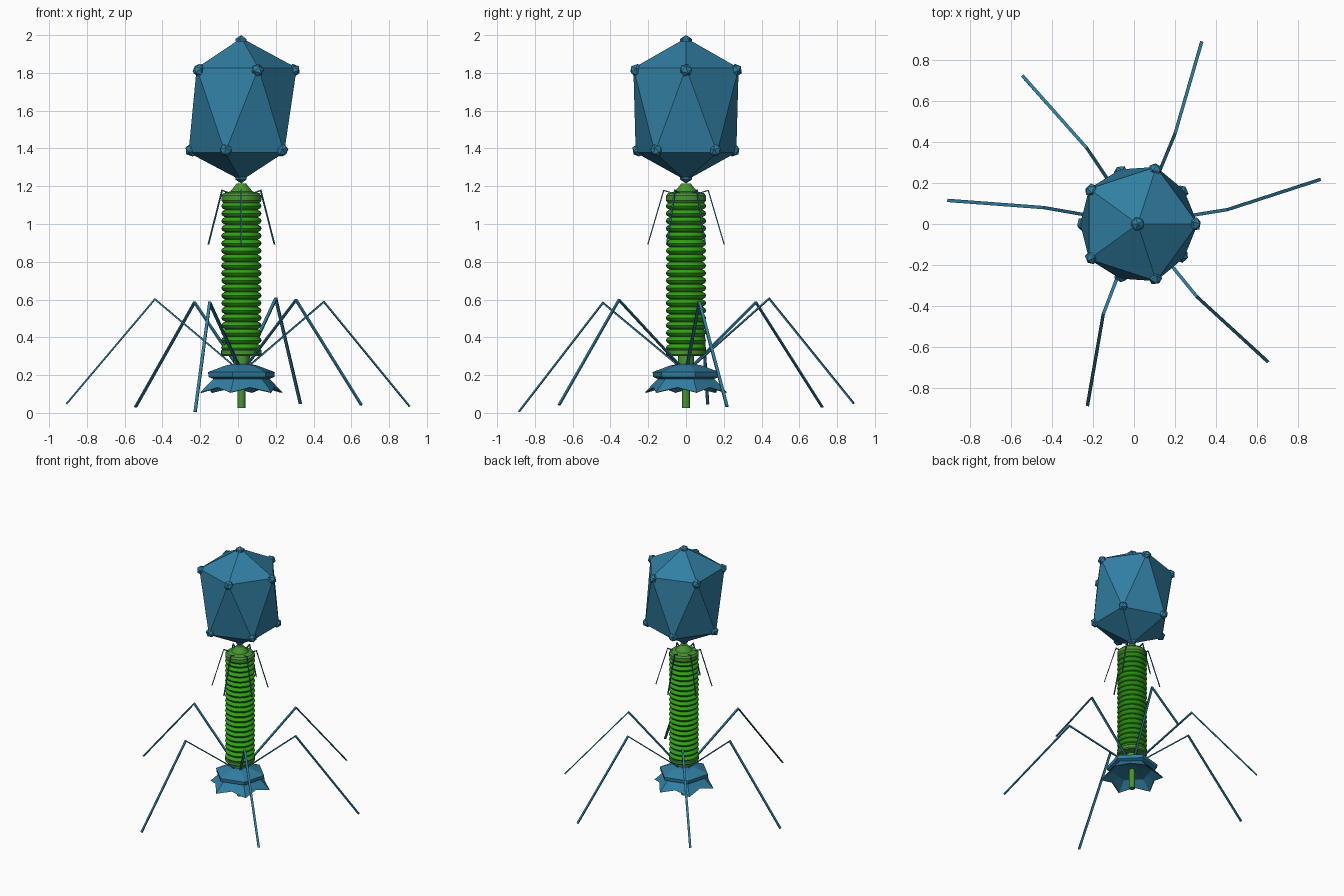
import bpy, bmesh
from math import sin, cos, pi, radians
from mathutils import Vector

if "Cube" in bpy.data.objects:
    bpy.data.objects.remove(bpy.data.objects["Cube"])

AX = 0.018  # body axis in x


def material(name, rgb):
    m = bpy.data.materials.new(name)
    m.diffuse_color = (*rgb, 1)
    m.use_nodes = True
    m.node_tree.nodes["Principled BSDF"].inputs["Base Color"].default_value = m.diffuse_color
    return m


BLUE = material("shell blue", (0.03, 0.21, 0.36))
GREEN = material("sheath green", (0.03, 0.36, 0.007))
MOSS = material("collar green", (0.065, 0.30, 0.03))


def finish(name, bm, mat, smooth=False):
    bmesh.ops.recalc_face_normals(bm, faces=bm.faces)
    me = bpy.data.meshes.new(name)
    bm.to_mesh(me)
    bm.free()
    me.materials.append(mat)
    ob = bpy.data.objects.new(name, me)
    bpy.context.collection.objects.link(ob)
    if smooth:
        bpy.ops.object.select_all(action='DESELECT')
        ob.select_set(True)
        bpy.context.view_layer.objects.active = ob
        bpy.ops.object.shade_smooth_by_angle(angle=radians(35))
    return ob


def loft(name, rings, mat, smooth=False):
    """Skin equal-length point rings and cap both ends."""
    bm = bmesh.new()
    vs = [[bm.verts.new(p) for p in ring] for ring in rings]
    n = len(vs[0])
    for a, b in zip(vs, vs[1:]):
        for i in range(n):
            j = (i + 1) % n
            bm.faces.new((a[i], a[j], b[j], b[i]))
    bm.faces.new(vs[0])
    bm.faces.new(vs[-1])
    return finish(name, bm, mat, smooth)


def polar(r, deg, z):
    a = radians(deg)
    return Vector((AX + r * cos(a), r * sin(a), z))


def lathe(name, profile, mat, n=32):
    return loft(name, [[polar(r, 360 * i / n, z) for i in range(n)] for r, z in profile], mat, True)


def strip(name, pts, w, h):
    """Flat jointed bar along a bent path, half width w, half thickness h."""
    a, k, t = pts
    d1, d2 = (k - a).normalized(), (t - k).normalized()
    side = Vector((0, 0, 1)).cross(t - a).normalized()
    mid = (d1 + d2).normalized()
    rings = []
    for p, d, s in ((a, d1, 1), (k, mid, 1 / max(0.4, mid.dot(d1))), (t, d2, 1)):
        nrm = d.cross(side).normalized() * h * s
        rings.append([p + side * w + nrm, p - side * w + nrm,
                      p - side * w - nrm, p + side * w - nrm])
    return loft(name, rings, BLUE)


# Elongated icosahedral head
corners = [Vector((AX, 0, 1.985))]
corners += [polar(0.293, 72 * i, 1.826) for i in range(5)]
corners += [polar(0.28, 36 + 72 * i, 1.378) for i in range(5)]
corners += [Vector((AX, 0, 1.23))]
bm = bmesh.new()
v = [bm.verts.new(c) for c in corners]
for i in range(5):
    j = (i + 1) % 5
    bm.faces.new((v[0], v[1 + i], v[1 + j]))
    bm.faces.new((v[1 + i], v[6 + i], v[1 + j]))
    bm.faces.new((v[1 + j], v[6 + i], v[6 + j]))
    bm.faces.new((v[11], v[6 + j], v[6 + i]))
finish("head_shell", bm, BLUE)

# Small faceted knob on every head corner
centre = Vector((AX, 0, 1.603))
bm = bmesh.new()
for c in corners:
    d = (c - centre).normalized()
    q = d.to_track_quat('Z', 'Y')
    made = bmesh.ops.create_icosphere(bm, subdivisions=1, radius=0.036)["verts"]
    for p in made:
        p.co = q @ p.co + c - d * 0.021
finish("head_knobs", bm, BLUE)

# Collar under the head
lathe("collar", [(0.025, 1.215), (0.032, 1.205), (0.06, 1.172), (0.095, 1.163),
                 (0.106, 1.15), (0.106, 1.125), (0.095, 1.11), (0.08, 1.105)], MOSS)

# Ribbed tail sheath
profile = []
N, Z0, Z1 = 20, 0.325, 1.115
step = (Z1 - Z0) / N
for i in range(N):
    for f, r in ((0.02, 0.088), (0.2, 0.101), (0.5, 0.107), (0.8, 0.101), (0.98, 0.088)):
        profile.append((r, Z0 + (i + f) * step))
lathe("tail_sheath", profile, GREEN)

# Lower flange, neck and central spike
lathe("lower_flange", [(0.08, 0.302), (0.1, 0.302), (0.107, 0.31), (0.107, 0.33), (0.09, 0.345)], MOSS)
lathe("neck", [(0.042, 0.2), (0.042, 0.31)], MOSS, 16)
lathe("tail_spike", [(0.021, 0.027), (0.021, 0.26)], MOSS, 12)


# Hexagonal base plate with a flared, pointed skirt, hollow beneath
def star(r_tip, z_tip, r_gap=None, z_gap=None):
    r_gap = r_tip * cos(pi / 6) if r_gap is None else r_gap
    z_gap = z_tip if z_gap is None else z_gap
    return [polar(r_gap if i % 2 else r_tip, 15 + 30 * i, z_gap if i % 2 else z_tip)
            for i in range(12)]


loft("base_plate", [
    star(0.05, 0.258), star(0.09, 0.25), star(0.183, 0.216), star(0.18, 0.19),
    star(0.155, 0.18), star(0.226, 0.108, 0.178, 0.135),
    star(0.218, 0.106, 0.17, 0.132), star(0.14, 0.17), star(0.05, 0.18)], BLUE)

# Six long bent legs: knee and foot positions
legs = [((0.455, 0.07, 0.588), (0.908, 0.217, 0.035)),
        ((0.20, 0.44, 0.605), (0.33, 0.888, 0.05)),
        ((-0.23, 0.37, 0.585), (-0.543, 0.722, 0.03)),
        ((-0.44, 0.08, 0.602), (-0.908, 0.115, 0.048)),
        ((-0.15, -0.44, 0.583), (-0.227, -0.885, 0.006)),
        ((0.307, -0.355, 0.598), (0.653, -0.672, 0.042))]
for i, (knee, foot) in enumerate(legs):
    knee, foot = Vector(knee), Vector(foot)
    out = Vector((knee.x - AX, knee.y, 0)).normalized()
    hip = Vector((AX, 0, 0.24)) + out * 0.03
    strip(f"leg_{i + 1}", (hip, knee, foot), 0.008, 0.004)

# Six thin whiskers hanging from the collar
for i in range(6):
    a = 30 + 60 * i
    strip(f"whisker_{i + 1}", (polar(0.045, a, 1.155), polar(0.118, a, 1.178), polar(0.202, a, 0.892)),
          0.004, 0.003)
